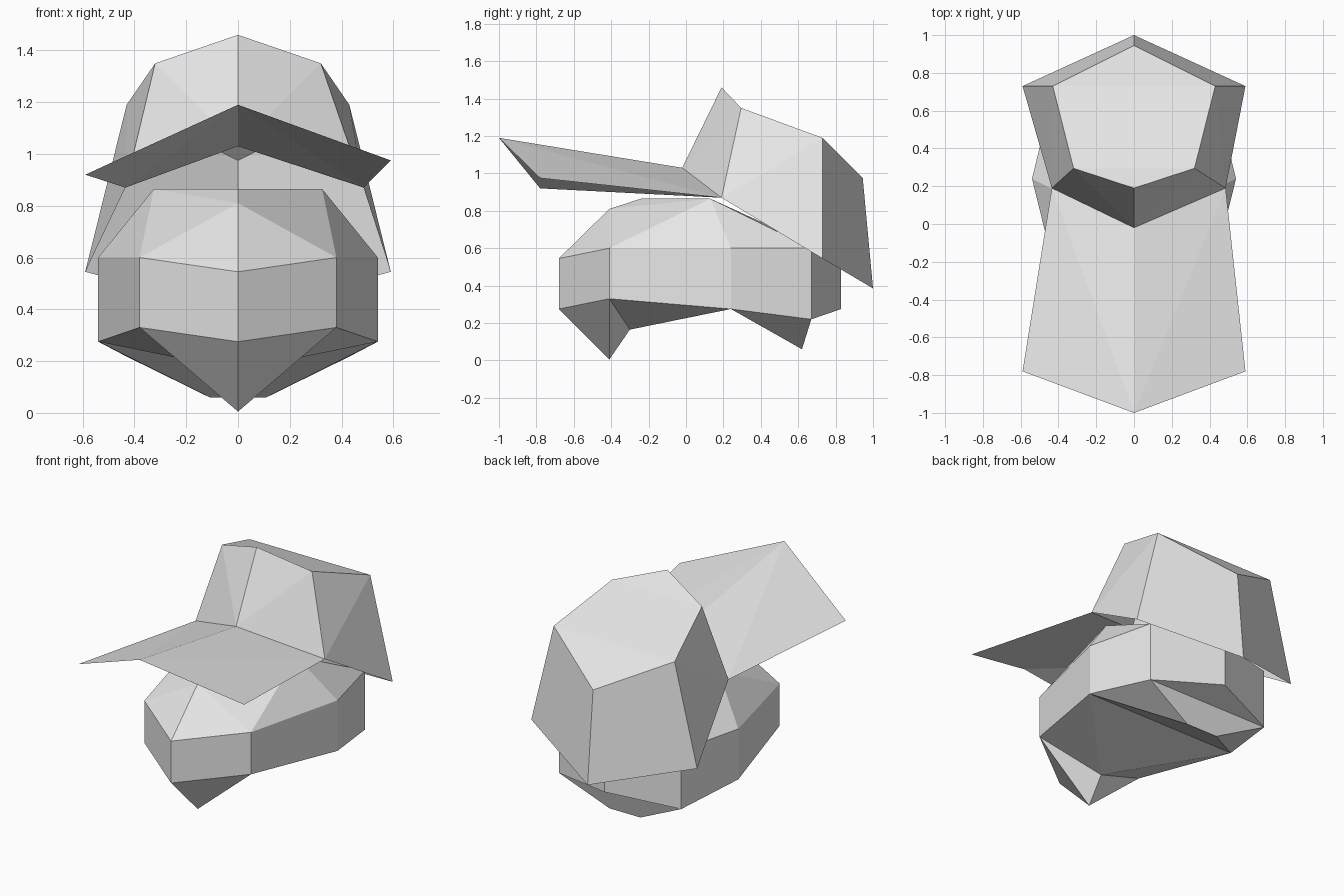
import bpy
import bmesh

cube = bpy.data.objects.get("Cube")
if cube:
    bpy.data.objects.remove(cube, do_unlink=True)

grey = bpy.data.materials.new("light_grey")
grey.use_nodes = True
grey.diffuse_color = (0.8, 0.8, 0.8, 1)
grey.node_tree.nodes["Principled BSDF"].inputs["Base Color"].default_value = (0.8, 0.8, 0.8, 1)


def half_ring(bm, half):
    """Closed ring from a half outline that runs front centre to back centre."""
    right = [bm.verts.new(p) for p in half]
    left = [bm.verts.new((-x, y, z)) for x, y, z in half[1:-1]]
    return right + left[::-1]


def band(bm, lower, upper):
    """Quads between two rings of equal length."""
    n = len(lower)
    for i in range(n):
        j = (i + 1) % n
        bm.faces.new((lower[i], lower[j], upper[j], upper[i]))


def both_sides(bm, points, faces):
    """Faces from (right, left) vertex pairs, made once for each side."""
    for face in faces:
        for side in (0, 1):
            bm.faces.new([points[k][side] for k in face])


def finish(name, bm):
    bmesh.ops.recalc_face_normals(bm, faces=bm.faces[:])
    mesh = bpy.data.meshes.new(name)
    bm.to_mesh(mesh)
    bm.free()
    mesh.materials.append(grey)
    obj = bpy.data.objects.new(name, mesh)
    bpy.context.collection.objects.link(obj)
    return obj


# Head: a band of side walls, a sloped skull above, jaw and nape below
bm = bmesh.new()
low = half_ring(bm, [(0, -.68, .275), (.38, -.41, .33), (.54, .24, .275), (.435, .67, .22), (0, .83, .275)])
top = half_ring(bm, [(0, -.68, .545), (.38, -.41, .6), (.54, .24, .6), (.435, .67, .6), (0, .83, .545)])
band(bm, low, top)


def pair(ring, i):
    return ring[i], ring[-i % len(ring)]


def centre(y, z):
    v = bm.verts.new((0, y, z))
    return v, v


def mirrored(x, y, z):
    return bm.verts.new((x, y, z)), bm.verts.new((-x, y, z))


pts = {f"low{i}": pair(low, i) for i in range(5)}
pts.update({f"top{i}": pair(top, i) for i in range(5)})
pts["brow"] = centre(-.41, .81)
pts["crest"] = centre(-.24, .865)
pts["temple"] = mirrored(.325, .13, .865)
pts["chin"] = centre(-.41, .005)
pts["throat"] = centre(-.3, .165)
pts["nape"] = mirrored(.11, .62, .06)
both_sides(bm, pts, [
    ("top0", "top1", "brow"), ("top1", "temple", "brow"), ("brow", "temple", "crest"),
    ("top1", "top2", "temple"), ("top2", "top3", "temple"), ("top3", "top4", "temple"),
    ("low0", "chin", "low1"), ("low1", "chin", "throat"), ("low1", "throat", "low2"),
    ("low2", "nape", "low3"),
])
temple, nape = pts["temple"], pts["nape"]
bm.faces.new((pts["crest"][0], temple[0], temple[1]))
bm.faces.new((temple[0], top[4], temple[1]))
bm.faces.new((pts["throat"][0], low[2], low[-2]))
bm.faces.new((low[2], nape[0], nape[1], low[-2]))
bm.faces.new((low[3], low[-3], nape[1], nape[0]))
bm.faces.new((low[3], low[4], low[-3]))
finish("head", bm)

# Cap crown: open shell between a hem ring and a top ring
bm = bmesh.new()
hem = half_ring(bm, [(0, -.02, 1.03), (.485, .19, .87), (.59, .73, .545), (0, 1, .385)])
lid = half_ring(bm, [(0, .19, 1.46), (.32, .295, 1.35), (.43, .73, 1.19), (0, .945, .975)])
hem[-1].co.x = -.435
pts = {f"hem{i}": pair(hem, i) for i in range(4)}
pts.update({f"lid{i}": pair(lid, i) for i in range(4)})
both_sides(bm, pts, [
    ("hem0", "lid1", "lid0"), ("hem0", "hem1", "lid1"),
    ("hem1", "lid2", "lid1"), ("hem1", "hem2", "lid2"),
    ("hem2", "hem3", "lid3", "lid2"),
])
bm.faces.new((lid[0], lid[1], lid[-1]))
bm.faces.new((lid[1], lid[2], lid[-2], lid[-1]))
bm.faces.new((lid[2], lid[3], lid[-2]))
finish("cap_crown", bm)

# Cap brim: thin folded sheet, drooping a little more on one side
bm = bmesh.new()
tip = bm.verts.new((0, -1, 1.19))
root = bm.verts.new((0, -.02, 1.03))
for corner, joint in (((.59, -.78, .975), (.485, .19, .87)), ((-.59, -.78, .92), (-.435, .19, .87))):
    c, j = bm.verts.new(corner), bm.verts.new(joint)
    bm.faces.new((tip, c, j))
    bm.faces.new((tip, j, root))
finish("cap_brim", bm)
